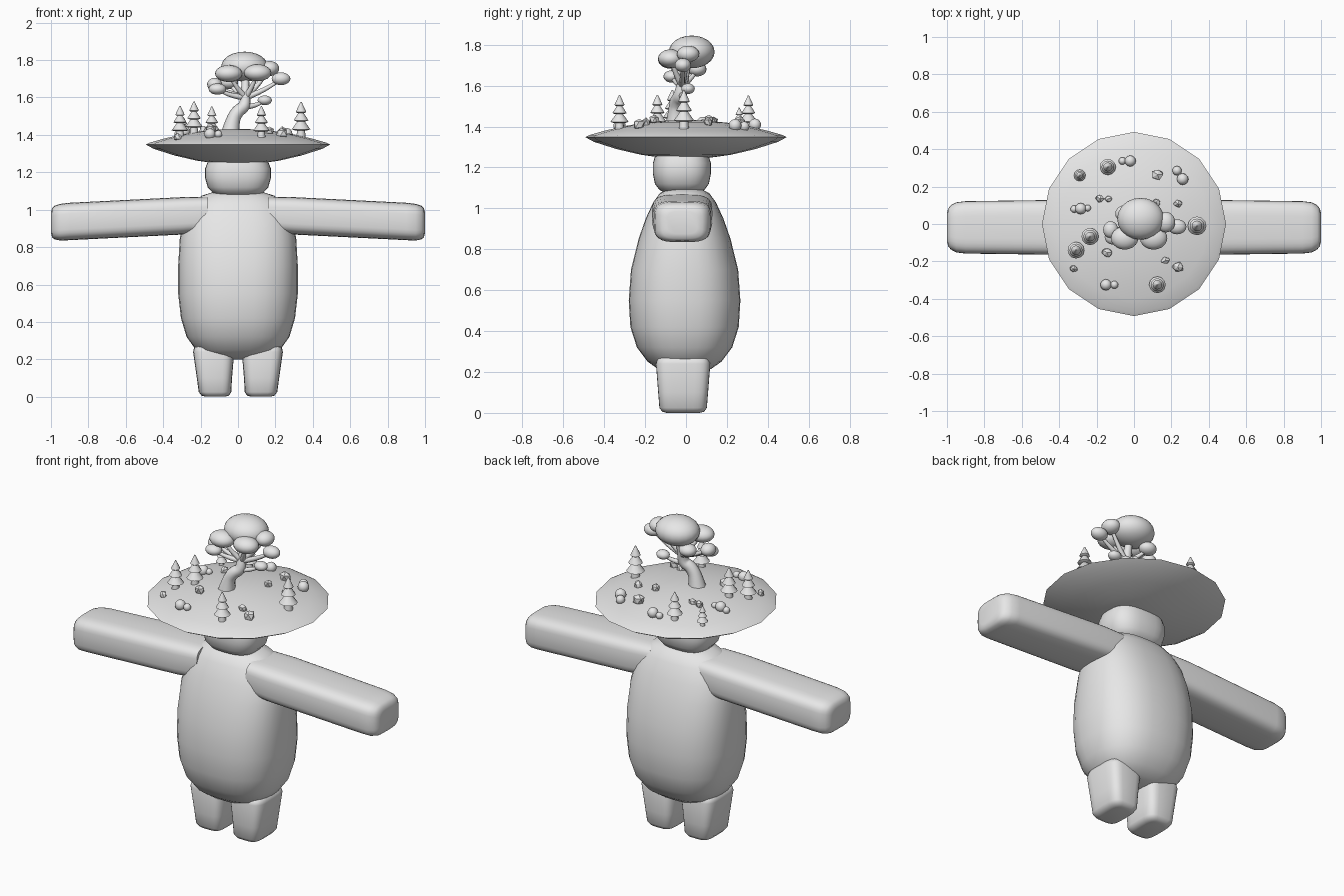
import bpy, bmesh, math, random
from mathutils import Vector

random.seed(4)
if "Cube" in bpy.data.objects:
    bpy.data.objects.remove(bpy.data.objects["Cube"])

grey = bpy.data.materials.new("plain_grey")
grey.use_nodes = True
grey.diffuse_color = (0.8, 0.8, 0.8, 1)
grey.node_tree.nodes["Principled BSDF"].inputs["Base Color"].default_value = (0.8, 0.8, 0.8, 1)


def finish(name, bm, angle=None):
    """Turn a bmesh into a named object, smooth below the given angle."""
    bmesh.ops.recalc_face_normals(bm, faces=bm.faces)
    mesh = bpy.data.meshes.new(name)
    bm.to_mesh(mesh)
    bm.free()
    mesh.materials.append(grey)
    ob = bpy.data.objects.new(name, mesh)
    bpy.context.collection.objects.link(ob)
    if angle:
        bpy.ops.object.select_all(action='DESELECT')
        bpy.context.view_layer.objects.active = ob
        ob.select_set(True)
        bpy.ops.object.shade_smooth_by_angle(angle=math.radians(angle))
    return ob


def add_loft(bm, rings, power=2.0, segs=32, along_x=False):
    """Rings are (position, centre a, centre b, half size a, half size b)."""
    loops = []
    for pos, ca, cb, ra, rb in rings:
        loop = []
        for i in range(segs):
            t = 2 * math.pi * i / segs
            c, s = math.cos(t), math.sin(t)
            a = ca + ra * math.copysign(abs(c) ** (2 / power), c)
            b = cb + rb * math.copysign(abs(s) ** (2 / power), s)
            loop.append(bm.verts.new((pos, a, b) if along_x else (a, b, pos)))
        loops.append(loop)
    for lo, hi in zip(loops, loops[1:]):
        for i in range(segs):
            j = (i + 1) % segs
            bm.faces.new((lo[i], lo[j], hi[j], hi[i]))
    bm.faces.new(loops[0][::-1])
    bm.faces.new(loops[-1])


def loft(name, rings, angle=60, **kw):
    bm = bmesh.new()
    add_loft(bm, rings, **kw)
    return finish(name, bm, angle)


def blob(name, centre, size, segs=16):
    bm = bmesh.new()
    bmesh.ops.create_uvsphere(bm, u_segments=segs, v_segments=segs // 2 + 2, radius=1)
    for v in bm.verts:
        v.co = Vector(c + k * s for c, k, s in zip(centre, v.co, size))
    return finish(name, bm, 180)


def tube(name, points, radii):
    """Tapering tube along a soft curve, stored as a mesh."""
    cu = bpy.data.curves.new(name, 'CURVE')
    cu.dimensions, cu.bevel_depth, cu.bevel_resolution = '3D', 1, 2
    cu.use_fill_caps = True
    sp = cu.splines.new('NURBS')
    sp.points.add(len(points) - 1)
    for p, co, r in zip(sp.points, points, radii):
        p.co, p.radius = (*co, 1), r
    sp.use_endpoint_u, sp.order_u, sp.resolution_u = True, 3, 5
    cu.materials.append(grey)
    ob = bpy.data.objects.new(name, cu)
    bpy.context.collection.objects.link(ob)
    bpy.ops.object.select_all(action='DESELECT')
    bpy.context.view_layer.objects.active = ob
    ob.select_set(True)
    bpy.ops.object.convert(target='MESH')
    bpy.ops.object.shade_smooth_by_angle(angle=math.radians(60))


# Body: height, half width, half depth
profile = [(.2, .09, .08), (.215, .165, .13), (.25, .225, .18), (.32, .275, .233),
           (.42, .305, .265), (.55, .32, .273), (.7, .32, .262), (.85, .311, .225),
           (.95, .288, .19), (1.03, .245, .153), (1.075, .195, .12), (1.098, .12, .075)]
loft("body", [(z, 0, -.007, w, d) for z, w, d in profile], power=2.5)

# Head
profile = [(1.075, .10, .08), (1.09, .135, .11), (1.12, .162, .132), (1.17, .176, .142),
           (1.22, .176, .142), (1.26, .16, .13)]
loft("head", [(z, 0, -.02, w, d) for z, w, d in profile], power=2.7)

# Arms and legs, one per side
for side, word in ((1, "left"), (-1, "right")):
    arm = [(.16, .975, .14, .095), (.3, .967, .148, .1), (.9, .937, .14, .1),
           (.95, .933, .134, .098), (.98, .931, .118, .09), (.994, .93, .1, .078),
           (1.0, .93, .075, .055)]
    loft(word + "_arm", [(side * x, -.018, z, d, h) for x, z, d, h in arm],
         power=3.8, along_x=True)
    leg = [(0, .122, .05, .08), (.006, .122, .073, .103), (.025, .123, .087, .116),
           (.1, .126, .094, .122), (.24, .13, .11, .133), (.265, .13, .104, .126),
           (.275, .13, .085, .105)]
    loft(word + "_leg", [(z, side * x, -.014, w, d) for z, x, w, d in leg], power=4)


# Floating island hat
def ground(x, y):
    return 1.43 - .33 * (x * x + y * y)


under = [(1.245, .05), (1.248, .12), (1.262, .22), (1.29, .34), (1.325, .45), (1.348, .492)]
over = [(ground(r, 0) + .002, r) for r in (.475, .4, .3, .2, .1, .03)]
loft("island_hat", [(z, 0, 0, r, r) for z, r in under + over], angle=50, segs=16)

# Large tree: bent trunk and branches
fork = (.04, -.02, 1.6)
tube("tree_trunk", [(-.04, -.05, 1.41), (-.03, -.05, 1.48), (.0, -.045, 1.53),
                    (.035, -.03, 1.55), fork, (.04, .01, 1.72)],
     [.05, .036, .034, .032, .027, .018])

# Leaf clumps: centre and half sizes
crown = [((.035, .028, 1.765), (.125, .112, .08)),
         ((-.05, -.075, 1.728), (.073, .062, .045)),
         ((.105, -.075, 1.732), (.073, .062, .045)),
         ((.23, -.015, 1.7), (.05, .04, .034)),
         ((.17, .01, 1.755), (.05, .055, .04)),
         ((-.11, -.07, 1.645), (.047, .04, .03)),
         ((-.125, -.03, 1.67), (.04, .045, .035)),
         ((-.05, .055, 1.68), (.05, .045, .035)),
         ((.143, .01, 1.585), (.038, .033, .026))]
for i, (centre, size) in enumerate(crown):
    blob(f"leaf_clump_{i}", centre, size, 20)
    if i:
        start = Vector(fork) if i < 8 else Vector((.03, -.03, 1.55))
        end = Vector(centre)
        bend = start.lerp(end, .6) - Vector((0, 0, .02))
        tube(f"branch_{i}", [start, bend, end], [.017, .012, .008])

# Pine trees: place and height
pines = [(-.14, .305, .16), (-.29, .26, .115), (-.31, -.14, .165), (-.235, -.067, .17),
         (.337, -.01, .185), (.125, -.325, .165)]
for i, (x, y, h) in enumerate(pines):
    bm = bmesh.new()
    base = ground(x, y) - .005
    w = h * .27
    add_loft(bm, [(base, x, y, w * .5, w * .5), (base + h * .25, x, y, w * .4, w * .4)], segs=8)
    for low, high, r in ((.2, .56, 1), (.46, .78, .78), (.7, 1.02, .56)):
        tier = [(low, .7), (low + .03, 1), (low + .08, .86), (high, .12)]
        add_loft(bm, [(base + h * t, x, y, w * r * k, w * r * k) for t, k in tier], segs=12)
    finish(f"pine_{i}", bm, 50)

# Round bushes: place and size
bushes = [(-.02, .337, .03), (-.062, .337, .02), (-.285, .082, .03), (-.32, .08, .02),
          (-.248, .085, .018), (-.15, -.325, .03), (-.105, -.325, .021), (.23, .285, .025),
          (.26, .24, .031)]
for i, (x, y, r) in enumerate(bushes):
    blob(f"bush_{i}", (x, y, ground(x, y) + r * .55), (r, r, r), 12)

# Angular rocks: place and size
rocks = [(.125, .265, .036), (.235, .108, .025), (-.182, .135, .026), (-.137, .135, .022),
         (-.145, -.152, .032), (-.322, -.24, .024), (.167, -.195, .024), (.235, -.23, .034),
         (.12, .115, .028)]
for i, (x, y, r) in enumerate(rocks):
    bm = bmesh.new()
    bmesh.ops.create_icosphere(bm, subdivisions=1, radius=r)
    for v in bm.verts:
        v.co *= random.uniform(.8, 1.15)
        v.co.y *= .85
        v.co += Vector((x, y, ground(x, y) + r * .45))
    finish(f"rock_{i}", bm)
